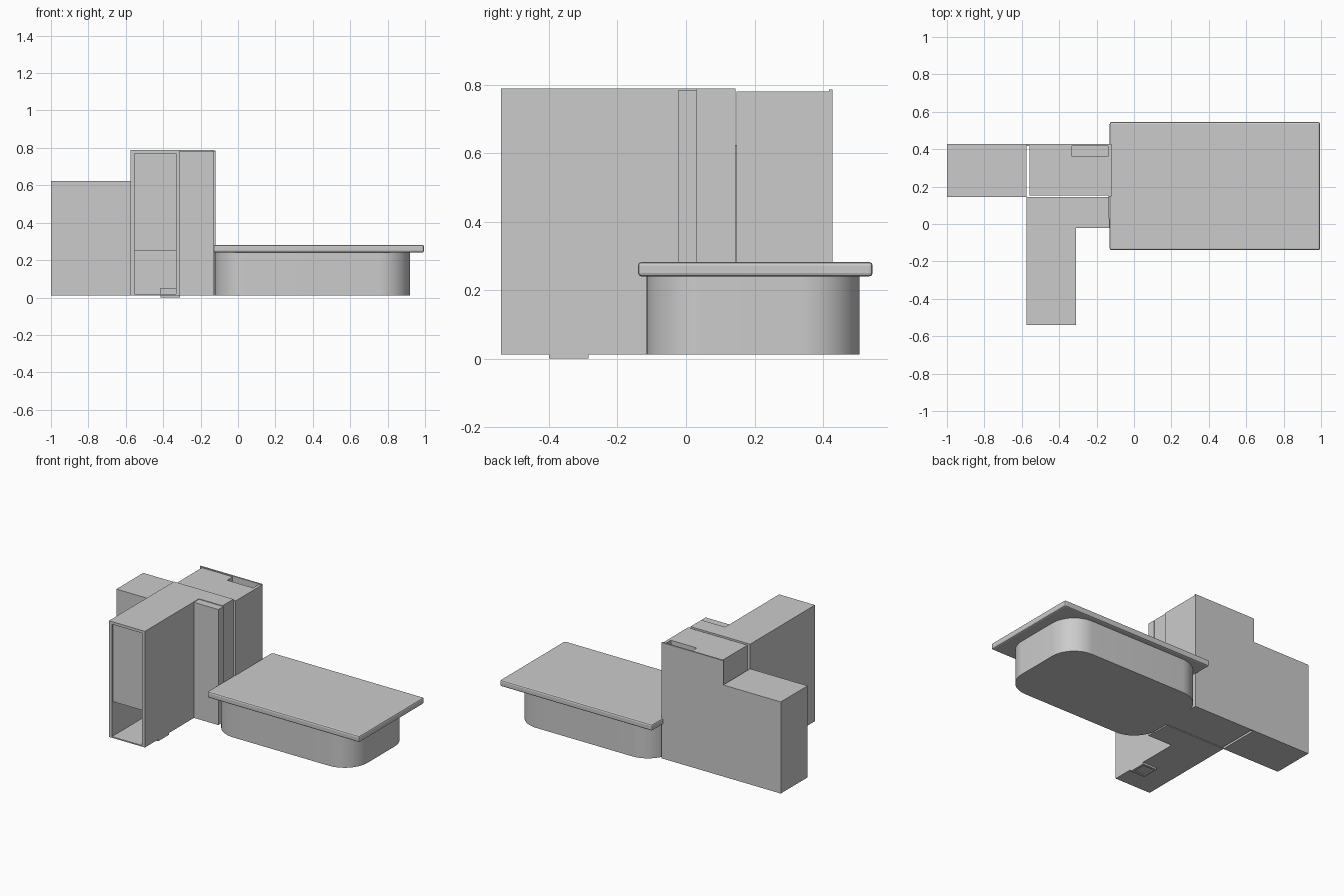
import bpy, bmesh
from math import sin, cos, pi

if "Cube" in bpy.data.objects:
    bpy.data.objects.remove(bpy.data.objects["Cube"])


def box(name, x0, x1, y0, y1, z0, z1, bevel=0.0):
    bm = bmesh.new()
    bmesh.ops.create_cube(bm, size=1)
    for v in bm.verts:
        v.co = ((x0 + x1) / 2 + v.co.x * (x1 - x0),
                (y0 + y1) / 2 + v.co.y * (y1 - y0),
                (z0 + z1) / 2 + v.co.z * (z1 - z0))
    me = bpy.data.meshes.new(name)
    bm.to_mesh(me)
    bm.free()
    ob = bpy.data.objects.new(name, me)
    bpy.context.collection.objects.link(ob)
    if bevel:
        m = ob.modifiers.new("bevel", 'BEVEL')
        m.width = bevel
        m.segments = 2
    return ob


def rounded_slab(name, x0, x1, y0, y1, z0, z1, r, n=16):
    bm = bmesh.new()
    verts = []
    corners = [(x1 - r, y1 - r), (x0 + r, y1 - r), (x0 + r, y0 + r), (x1 - r, y0 + r)]
    for k, (cx, cy) in enumerate(corners):
        for i in range(n + 1):
            a = pi / 2 * (k + i / n)
            verts.append(bm.verts.new((cx + r * cos(a), cy + r * sin(a), z0)))
    base = bm.faces.new(verts)
    ext = bmesh.ops.extrude_face_region(bm, geom=[base], use_keep_orig=True)
    for v in ext["geom"]:
        if isinstance(v, bmesh.types.BMVert):
            v.co.z = z1
    bmesh.ops.recalc_face_normals(bm, faces=bm.faces)
    me = bpy.data.meshes.new(name)
    bm.to_mesh(me)
    bm.free()
    ob = bpy.data.objects.new(name, me)
    bpy.context.collection.objects.link(ob)
    bpy.context.view_layer.objects.active = ob
    ob.select_set(True)
    bpy.ops.object.shade_smooth_by_angle()
    ob.select_set(False)
    return ob


# low tabletop and its rounded base
box("table_top", -0.13, 0.995, -0.14, 0.545, 0.24, 0.282, 0.01)
rounded_slab("table_base", -0.125, 0.92, -0.115, 0.507, 0.012, 0.24, 0.17)

# low side cabinet
box("side_cabinet", -1.0, -0.575, 0.145, 0.428, 0.012, 0.624)

# tall front cabinet: hollow shell, door over an open niche
box("cabinet_left_wall", -0.575, -0.553, -0.54, 0.145, 0.012, 0.788)
box("cabinet_right_wall", -0.332, -0.31, -0.54, 0.145, 0.012, 0.788)
box("cabinet_floor", -0.553, -0.332, -0.54, 0.145, 0.012, 0.02)
box("cabinet_roof", -0.553, -0.332, -0.54, 0.145, 0.77, 0.788)
box("cabinet_back_wall", -0.553, -0.332, 0.125, 0.145, 0.02, 0.77)
box("cabinet_door", -0.553, -0.332, -0.53, -0.51, 0.25, 0.77)

# square frame foot under the cabinet
fx0, fx1, fy0, fy1, t = -0.415, -0.31, -0.40, -0.285, 0.015
box("foot_front", fx0, fx1, fy0, fy0 + t, 0, 0.05)
box("foot_back", fx0, fx1, fy1 - t, fy1, 0, 0.05)
box("foot_left", fx0, fx0 + t, fy0 + t, fy1 - t, 0, 0.05)
box("foot_right", fx1 - t, fx1, fy0 + t, fy1 - t, 0, 0.05)
box("foot_plate", fx0 + t, fx1 - t, fy0 + t, fy1 - t, 0.006, 0.045)

# pillar in the inner corner
box("pillar_front", -0.31, -0.13, -0.022, 0.03, 0.012, 0.784)
box("pillar_body", -0.31, -0.135, 0.03, 0.145, 0.012, 0.788)

# rear cabinet with a shaft open at the top
box("rear_body_left", -0.56, -0.332, 0.152, 0.418, 0.012, 0.78)
box("rear_body_right", -0.332, -0.14, 0.152, 0.36, 0.012, 0.78)
box("rear_shaft_floor", -0.332, -0.14, 0.36, 0.418, 0.012, 0.68)
box("rear_side_panel", -0.14, -0.12, 0.147, 0.42, 0.012, 0.78)
box("rear_back_panel", -0.575, -0.12, 0.418, 0.428, 0.012, 0.786)
